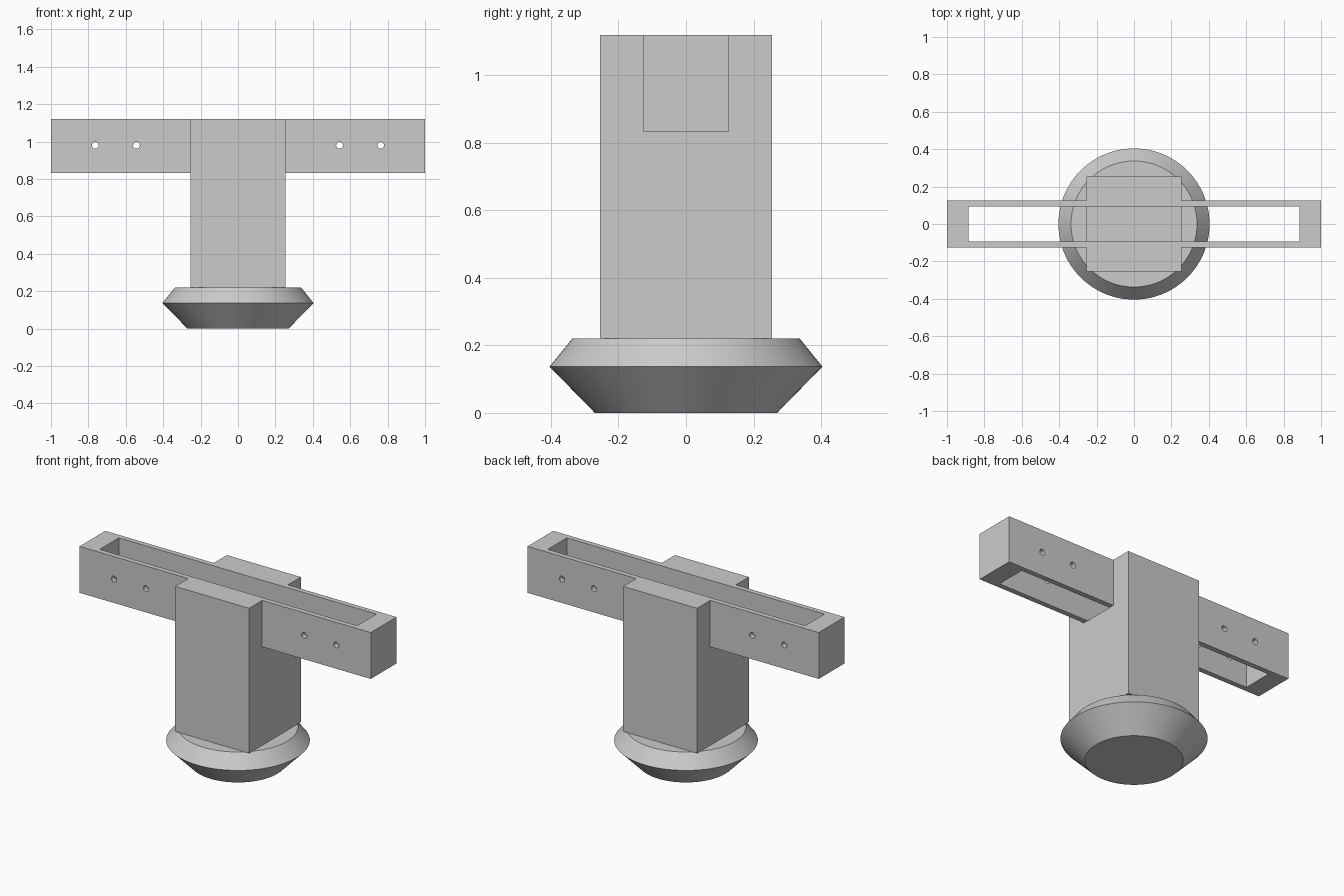
import bpy, bmesh, math
from mathutils import Matrix, Vector

if "Cube" in bpy.data.objects:
    bpy.data.objects.remove(bpy.data.objects["Cube"], do_unlink=True)

grey = bpy.data.materials.new("plain grey")
grey.use_nodes = True
GREY = (0.6, 0.6, 0.6, 1)
grey.diffuse_color = GREY
grey.node_tree.nodes["Principled BSDF"].inputs["Base Color"].default_value = GREY


def finish(name, bm):
    mesh = bpy.data.meshes.new(name)
    bmesh.ops.recalc_face_normals(bm, faces=bm.faces)
    bm.to_mesh(mesh)
    bm.free()
    mesh.materials.append(grey)
    obj = bpy.data.objects.new(name, mesh)
    bpy.context.collection.objects.link(obj)
    return obj


def box(name, half_x, half_y, low, high):
    bm = bmesh.new()
    size = Matrix.Diagonal((2 * half_x, 2 * half_y, high - low, 1))
    place = Matrix.Translation((0, 0, (low + high) / 2))
    bmesh.ops.create_cube(bm, size=1, matrix=place @ size)
    return finish(name, bm)


def combine(target, tool, operation):
    mod = target.modifiers.new(operation.lower(), "BOOLEAN")
    mod.object, mod.operation, mod.solver = tool, operation, "EXACT"
    bpy.context.view_layer.objects.active = target
    bpy.ops.object.modifier_apply(modifier=mod.name)
    bpy.data.objects.remove(tool, do_unlink=True)


BASE_TOP, BAR_LOW, TOP = 0.22, 0.832, 1.12

# Turned foot: a profile spun around the vertical axis
bm = bmesh.new()
profile = [(0, 0), (0.27, 0), (0.404, 0.137), (0.337, BASE_TOP), (0, BASE_TOP)]
verts = [bm.verts.new((r, 0, z)) for r, z in profile]
edges = [bm.edges.new(pair) for pair in zip(verts, verts[1:])]
bmesh.ops.spin(bm, geom=verts + edges, cent=(0, 0, 0), axis=(0, 0, 1),
               angle=math.tau, steps=96)
bmesh.ops.remove_doubles(bm, verts=bm.verts, dist=0.0001)
foot = finish("round_foot", bm)
bpy.ops.object.select_all(action="DESELECT")
foot.select_set(True)
bpy.context.view_layer.objects.active = foot
bpy.ops.object.shade_smooth_by_angle(angle=math.radians(20))

# Square post joined with the crossbar
post = box("post_and_crossbar", 0.254, 0.254, BASE_TOP, TOP)
combine(post, box("crossbar", 1, 0.126, BAR_LOW, TOP), "UNION")

# Long slot: open below in the arms, floored where it crosses the post
slot = box("slot_cutter", 0.884, 0.094, BAR_LOW - 0.1, TOP + 0.1)
combine(slot, box("floor_block", 0.254, 0.3, BASE_TOP, BAR_LOW), "DIFFERENCE")
combine(post, slot, "DIFFERENCE")

# Pin holes through both walls of each arm
bm = bmesh.new()
turn = Matrix.Rotation(math.pi / 2, 4, "X")
for x in (-0.763, -0.543, 0.543, 0.763):
    bmesh.ops.create_cone(bm, cap_ends=True, segments=24, radius1=0.018,
                          radius2=0.018, depth=0.5,
                          matrix=Matrix.Translation((x, 0, 0.98)) @ turn)
combine(post, finish("pin_hole_cutter", bm), "DIFFERENCE")
